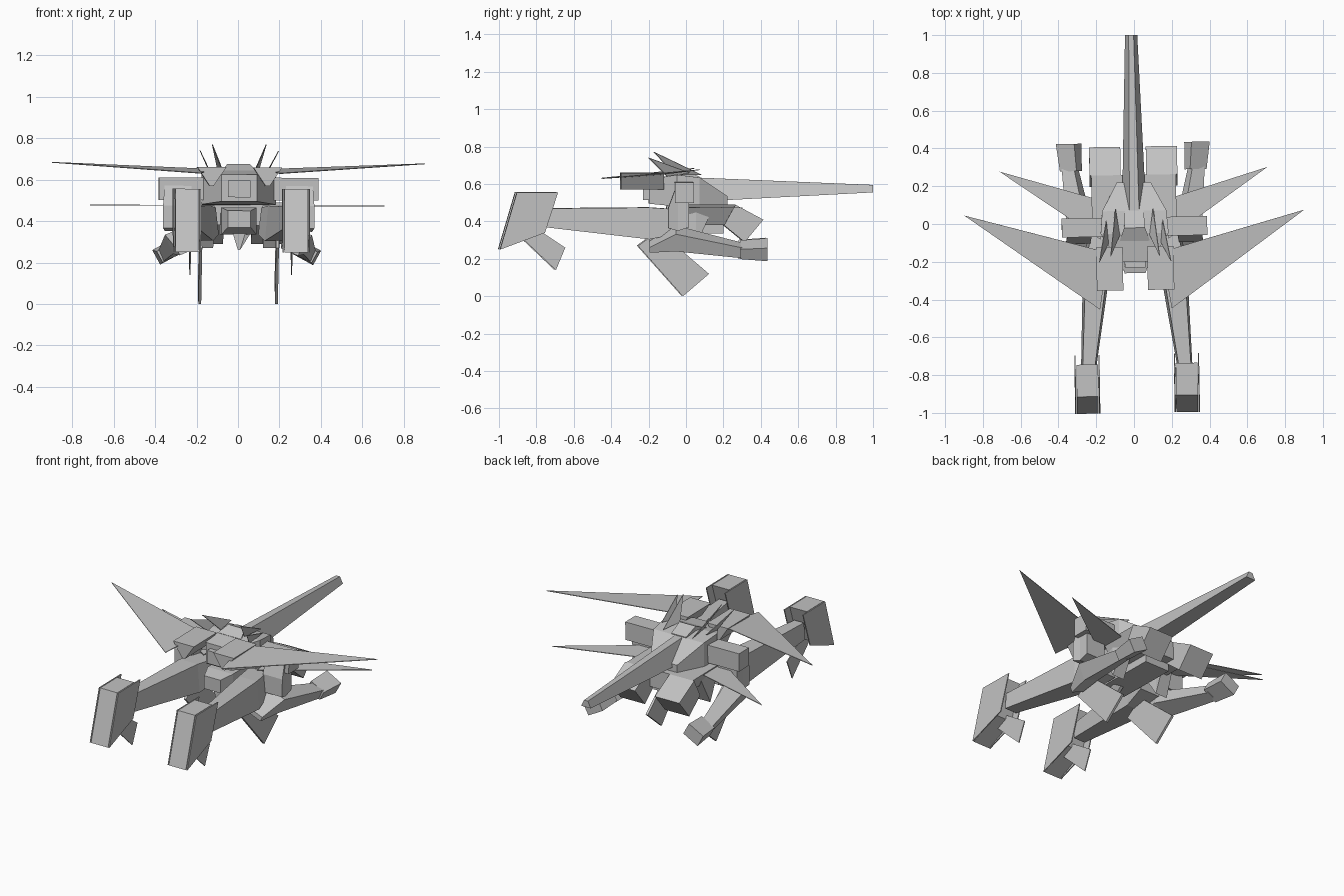
import bpy
import bmesh
from mathutils import Euler, Matrix, Vector

default_cube = bpy.data.objects.get("Cube")
if default_cube:
    bpy.data.objects.remove(default_cube, do_unlink=True)

GREY = (.54, .54, .54, 1)
grey = bpy.data.materials.new("hull_grey")
grey.use_nodes = True
grey.diffuse_color = GREY
grey.node_tree.nodes["Principled BSDF"].inputs["Base Color"].default_value = GREY

LEAN = Euler((0, .004, .0175))  # the whole craft sits very slightly turned


def finish(name, bm, mirror):
    """Turn a bmesh into a coloured object, mirrored to the other side if asked."""
    bmesh.ops.recalc_face_normals(bm, faces=bm.faces)
    mesh = bpy.data.meshes.new(name)
    bm.to_mesh(mesh)
    bm.free()
    mesh.materials.append(grey)
    obj = bpy.data.objects.new(name, mesh)
    bpy.context.collection.objects.link(obj)
    obj.rotation_euler = LEAN
    if mirror:
        modifier = obj.modifiers.new("mirror_sides", "MIRROR")
        modifier.use_mirror_merge = False
    return obj


def skin(name, rings, mirror):
    """Skin a row of matching point rings and cap both ends."""
    bm = bmesh.new()
    rows = [[bm.verts.new(point) for point in ring] for ring in rings]
    for row, following in zip(rows, rows[1:]):
        for i in range(len(row)):
            bm.faces.new((row[i - 1], row[i], following[i], following[i - 1]))
    bm.faces.new(rows[0])
    bm.faces.new(rows[-1])
    return finish(name, bm, mirror)


def beam(name, *stations, roll=0, top=1, mirror=True):
    """Four-sided beam through stations of centre, width and height."""
    turn = Matrix.Rotation(roll, 3, "Y")
    rings = []
    for centre, width, height in stations:
        half, up = width / 2, height / 2
        corners = ((-half, -up), (half, -up), (half * top, up), (-half * top, up))
        rings.append([Vector(centre) + turn @ Vector((x, 0, z)) for x, z in corners])
    return skin(name, rings, mirror)


def box(name, centre, length, width, height, top=1, mirror=True):
    """Block with its length along y; top widens or narrows its upper face."""
    x, y, z = centre
    ends = [((x, y + side * length / 2, z), width, height) for side in (-1, 1)]
    return beam(name, *ends, top=top, mirror=mirror)


def slab(name, x, width, profile):
    """Side profile in y and z, given a thickness in x."""
    sides = (x - width / 2, x + width / 2)
    return skin(name, [[(side, y, z) for y, z in profile] for side in sides], True)


def blade(name, *points):
    """Thin flat fin through the given corners."""
    bm = bmesh.new()
    bm.faces.new([bm.verts.new(point) for point in points])
    obj = finish(name, bm, True)
    modifier = obj.modifiers.new("thickness", "SOLIDIFY")
    modifier.thickness = .004
    modifier.offset = 0


def slanted_profile(depth):
    """Leaning outline shared by the arm end and its side plates."""
    foot, crown = Vector((-1, .25)), Vector((-.91, .555))
    return [foot, crown, crown + Vector((depth, 0)), foot + Vector((depth + .02, .09))]


# Long rear boom, narrower along its top
beam("rear_boom", ((0, .04, .57), .13, .13), ((0, 1, .575), .065, .04), top=.4, mirror=False)

# Central body
beam("chest", ((0, -.2, .56), .17, .13), ((0, -.05, .565), .36, .17),
     ((0, .07, .555), .34, .16), ((0, .22, .5), .18, .07), mirror=False)
box("cockpit", (0, -.2, .555), length=.06, width=.11, height=.08, mirror=False)
beam("waist", ((0, -.26, .41), .11, .08), ((0, -.18, .4), .17, .13),
     ((0, .2, .4), .17, .13), mirror=False)
box("rear_body", (0, .13, .435), length=.26, width=.32, height=.11, top=1.4, mirror=False)
beam("belly_point", ((0, -.2, .3), .01, .08), ((0, -.1, .34), .02, .01), top=6, mirror=False)
beam("head", ((0, -.09, .62), .16, .05), ((0, -.02, .635), .11, .08),
     ((0, .07, .61), .1, .06), mirror=False)

# Shoulder blocks (the front ones are keel shaped), thrusters and hips
box("front_shoulder", (.135, -.235, .615), length=.23, width=.02, height=.09, top=7)
box("outer_shoulder", (.27, -.015, .555), length=.1, width=.23, height=.11)
slab("rear_thruster", .15, .165, [(.2, .38), (.26, .49), (.41, .41), (.31, .29)])
beam("hip_skirt", ((.15, -.05, .45), .07, .05), ((.16, .05, .37), .08, .2),
     ((.15, .12, .45), .07, .05))

# Forward arms
beam("arm", ((.255, -.76, .42), .08, .1), ((.2, -.2, .39), .15, .17),
     ((.17, -.05, .4), .15, .13), top=.8)

# Slanted arm ends with side plates and a lower fin
slab("arm_end", .263, .115, slanted_profile(depth=.17))
for label, x in (("inner", .2), ("outer", .327)):
    slab(label + "_arm_plate", x, .006, slanted_profile(depth=.22))
slab("arm_fin", .245, .006, [(-.9, .33), (-.8, .36), (-.65, .26), (-.7, .14)])

# Rear legs and feet
beam("thigh", ((.3, -.1, .42), .13, .11), ((.29, -.05, .48), .13, .26),
     ((.29, .01, .48), .13, .22))
beam("leg", ((.25, -.2, .265), .09, .03), ((.28, -.06, .31), .12, .1),
     ((.335, .3, .245), .07, .06), roll=.4)
beam("foot", ((.33, .285, .25), .1, .06), ((.34, .43, .25), .11, .08), roll=.5)

# Wings
blade("upper_wing", (.19, -.45, .63), (.9, .06, .68), (.14, -.15, .65))
blade("lower_wing", (.18, -.08, .475), (.71, .29, .475), (.18, .13, .475))

# Upright blades on the back and the large belly fins
blade("inner_top_fin", (.08, -.06, .65), (.13, -.17, .77), (.1, .08, .65))
blade("outer_top_fin", (.14, -.1, .64), (.19, -.2, .74), (.15, .02, .66))
slab("belly_fin", .185, .014, [(-.26, .27), (-.15, .35), (.12, .12), (-.02, 0)])
